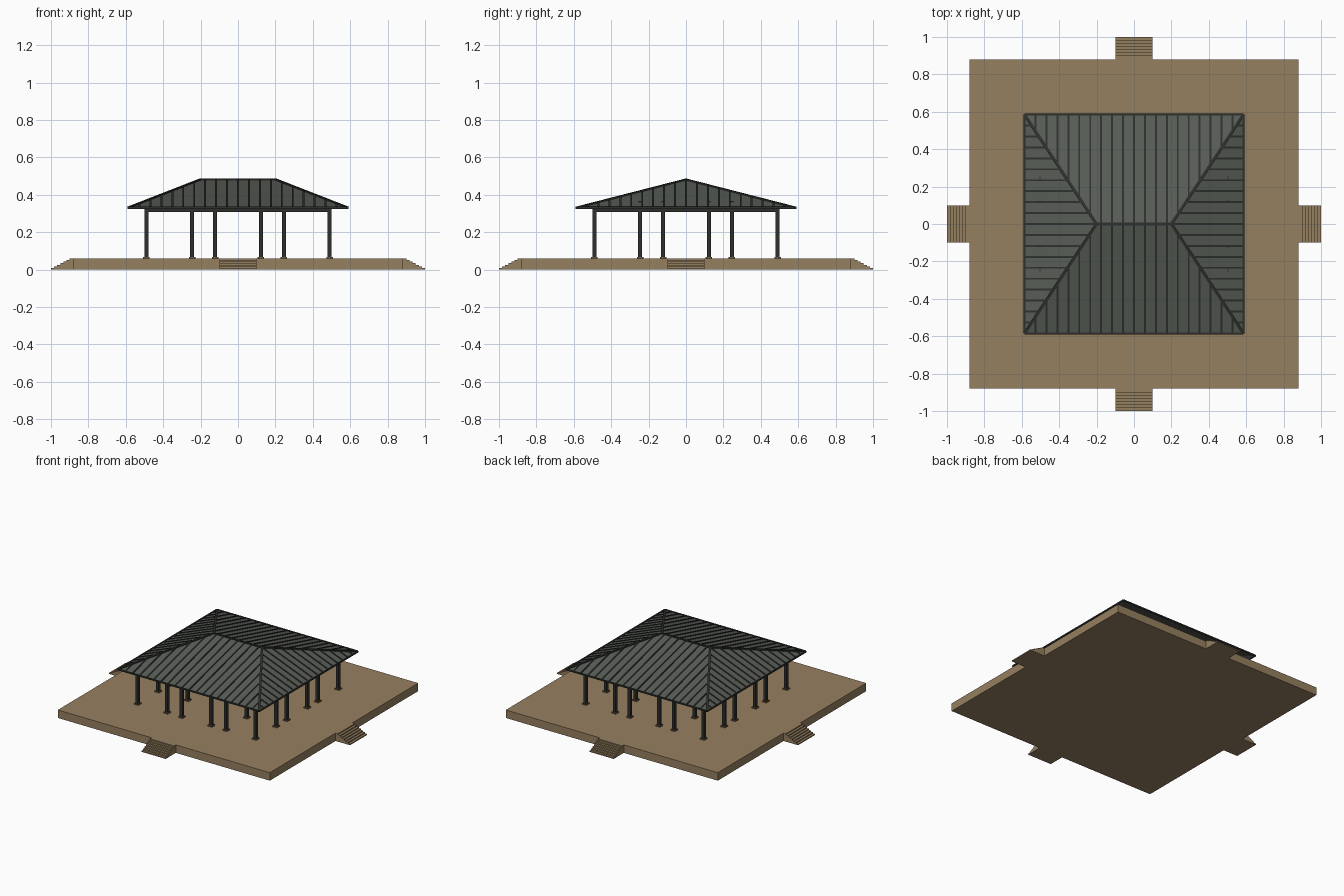
import bpy, bmesh, math
from mathutils import Vector, Matrix

if "Cube" in bpy.data.objects:
    bpy.data.objects.remove(bpy.data.objects["Cube"])


def material(name, color):
    m = bpy.data.materials.new(name)
    m.diffuse_color = (*color, 1)
    m.use_nodes = True
    m.node_tree.nodes["Principled BSDF"].inputs["Base Color"].default_value = m.diffuse_color
    return m


EARTH = material("tan_earth", (0.305, 0.216, 0.117))
PAD = material("brown_pad", (0.15, 0.10, 0.058))
PANEL = material("grey_green_roof", (0.098, 0.109, 0.093))
DARK = material("dark_metal", (0.027, 0.030, 0.026))

DECK = 0.06                         # platform height
E, R, ZE, ZR = 0.585, 0.2, 0.331, 0.481   # eave, half ridge, heights


def finish(bm, name, mat):
    bmesh.ops.recalc_face_normals(bm, faces=bm.faces)
    me = bpy.data.meshes.new(name)
    bm.to_mesh(me)
    bm.free()
    me.materials.append(mat)
    ob = bpy.data.objects.new(name, me)
    bpy.context.collection.objects.link(ob)
    return ob


def box(bm, lo, hi):
    lo, hi = Vector(lo), Vector(hi)
    bmesh.ops.create_cube(bm, size=1, matrix=Matrix.Translation((lo + hi) / 2)
                          @ Matrix.Diagonal((*(hi - lo), 1)))


def bar(bm, a, b, width, height):
    """Rectangular bar from a to b, centred on the line."""
    a, b = Vector(a), Vector(b)
    x = (b - a).normalized()
    y = Vector((0, 0, 1)).cross(x).normalized()
    rot = Matrix((x, y, x.cross(y))).transposed().to_4x4()
    bmesh.ops.create_cube(bm, size=1, matrix=Matrix.Translation((a + b) / 2) @ rot
                          @ Matrix.Diagonal(((b - a).length, width, height, 1)))


# Platform
bm = bmesh.new()
box(bm, (-0.88, -0.88, 0), (0.88, 0.88, DECK))
finish(bm, "platform", EARTH)

# Stairs: stepped profile extruded, one on each side
STEPS = 7
profile = [(0.88, 0), (0.88, DECK)]
for i in range(STEPS):
    edge, top = 0.9 + i * 0.1 / (STEPS - 1), DECK * (1 - i / STEPS)
    profile += [(edge, top), (edge, DECK * (1 - (i + 1) / STEPS))]
for k, side in enumerate(("right", "back", "left", "front")):
    bm = bmesh.new()
    f = bm.faces.new([bm.verts.new((x, -0.1, z)) for x, z in profile])
    ext = bmesh.ops.extrude_face_region(bm, geom=[f])["geom"]
    bmesh.ops.translate(bm, vec=(0, 0.2, 0),
                        verts=[v for v in ext if isinstance(v, bmesh.types.BMVert)])
    bm.transform(Matrix.Rotation(k * math.pi / 2, 4, 'Z'))
    finish(bm, side + "_stairs", EARTH)

# Columns around the edge plus four inside, each on a pad
line = (-0.49, -0.245, -0.122, 0.122, 0.245, 0.49)
spots = [(x, y) for x in line for y in line if max(abs(x), abs(y)) > 0.4]
inner = [(x, y) for x in (-0.245, 0.245) for y in (-0.245, 0.245)]
cols, pads = bmesh.new(), bmesh.new()
for x, y in spots + inner:
    top = 0.36 if (x, y) in inner else 0.32
    box(cols, (x - 0.011, y - 0.011, DECK), (x + 0.011, y + 0.011, top))
    box(pads, (x - 0.018, y - 0.018, DECK), (x + 0.018, y + 0.018, DECK + 0.008))
finish(cols, "columns", DARK)
finish(pads, "column_pads", PAD)

# Perimeter beams and cross beams under the roof
bm = bmesh.new()
for s in (-0.49, 0.49):
    box(bm, (-0.5, s - 0.01, 0.308), (0.5, s + 0.01, 0.335))
    box(bm, (s - 0.01, -0.5, 0.308), (s + 0.01, 0.5, 0.335))
for y in (-0.245, -0.122, 0.122, 0.245):
    box(bm, (-0.505, y - 0.01, 0.338), (0.505, y + 0.01, 0.364))
finish(bm, "beams", DARK)

# Hipped roof shell
bm = bmesh.new()
a, b, c, d = [bm.verts.new((x * E, y * E, ZE))
              for x, y in ((-1, -1), (1, -1), (1, 1), (-1, 1))]
l, r = bm.verts.new((-R, 0, ZR)), bm.verts.new((R, 0, ZR))
for f in ((a, b, r, l), (b, c, r), (c, d, l, r), (d, a, l)):
    bm.faces.new(f)
roof = finish(bm, "roof_panels", PANEL)
solid = roof.modifiers.new("thickness", 'SOLIDIFY')
solid.thickness = 0.006
solid.offset = -1

# Standing seams on the four slopes
bm = bmesh.new()
N = 10
for i in range(-N + 1, N):
    t = i * E / N
    for s in (-1, 1):
        # front and back slopes
        y = max(0, (abs(t) - R) / (E - R)) * E
        bar(bm, (t, s * E, ZE), (t, s * y, ZR - (ZR - ZE) * y / E), 0.010, 0.009)
        # end slopes
        x = R + abs(t) / E * (E - R)
        z = ZR - (ZR - ZE) * abs(t) / E
        bar(bm, (s * E, t, ZE), (s * x, t, z), 0.010, 0.009)
finish(bm, "roof_seams", DARK)

# Ridge, hip caps and eave trim
bm = bmesh.new()
bar(bm, (-R, 0, ZR), (R, 0, ZR), 0.014, 0.010)
for sx in (-1, 1):
    bar(bm, (sx * E, -E, ZE), (sx * E, E, ZE), 0.010, 0.011)
    bar(bm, (-E, sx * E, ZE), (E, sx * E, ZE), 0.010, 0.011)
    for sy in (-1, 1):
        bar(bm, (sx * E, sy * E, ZE), (sx * R, 0, ZR), 0.016, 0.011)
finish(bm, "roof_trim", DARK)
